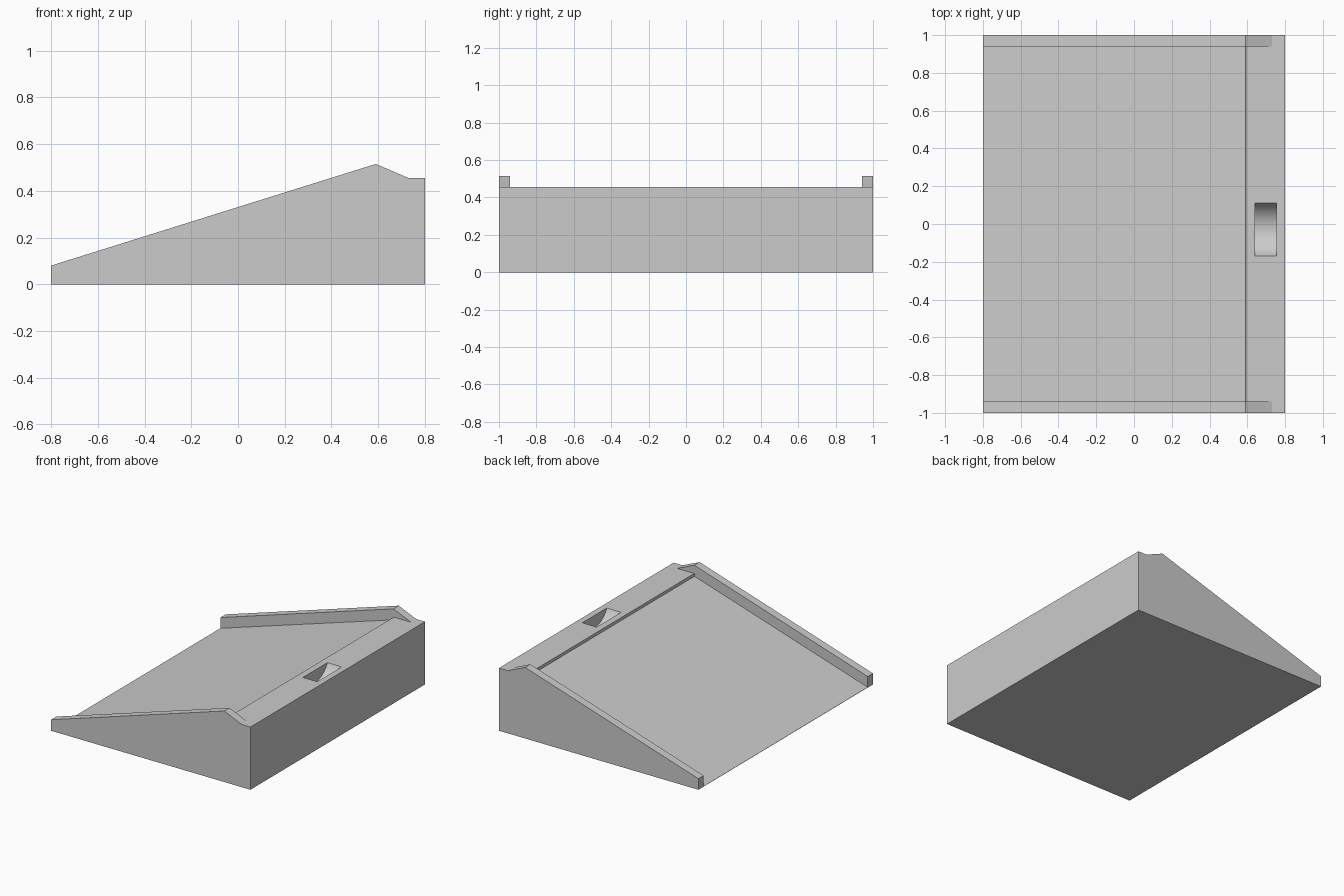
import bpy, bmesh, math

cube = bpy.data.objects.get("Cube")
if cube:
    bpy.data.objects.remove(cube, do_unlink=True)

HALF_WIDTH = 1.0
RAIL_INNER = 0.94
DECK = 0.455

grey = bpy.data.materials.new("light grey")
grey.use_nodes = True
colour = (0.6, 0.6, 0.6, 1)
grey.diffuse_color = colour
grey.node_tree.nodes["Principled BSDF"].inputs["Base Color"].default_value = colour


def loft(name, rings):
    """Closed solid through a row of matching rings of points."""
    bm = bmesh.new()
    rows = [[bm.verts.new(p) for p in ring] for ring in rings]
    count = len(rows[0])
    for a, b in zip(rows, rows[1:]):
        for i in range(count):
            j = (i + 1) % count
            bm.faces.new((a[i], a[j], b[j], b[i]))
    bm.faces.new(rows[0])
    bm.faces.new(rows[-1])
    bmesh.ops.remove_doubles(bm, verts=bm.verts, dist=1e-5)
    bmesh.ops.dissolve_limit(bm, angle_limit=math.radians(0.3),
                             verts=bm.verts, edges=bm.edges)
    bmesh.ops.recalc_face_normals(bm, faces=bm.faces)
    mesh = bpy.data.meshes.new(name)
    bm.to_mesh(mesh)
    bm.free()
    mesh.materials.append(grey)
    obj = bpy.data.objects.new(name, mesh)
    bpy.context.collection.objects.link(obj)
    return obj


def section(x, rail, bed):
    """Channel-shaped slice: sloped bed between two raised rails."""
    half = [(HALF_WIDTH, 0), (HALF_WIDTH, rail), (RAIL_INNER, rail), (RAIL_INNER, bed)]
    return [(x, y, z) for y, z in half] + [(x, -y, z) for y, z in reversed(half)]


# Ramp with side rails, a small step and a flat deck
ramp = loft("ramp_body", [
    section(-0.8, 0.08, 0.002),
    section(0.59, 0.515, 0.435),
    section(0.592, 0.514, DECK),
    section(0.73, DECK, DECK),
    section(0.8, DECK, DECK),
])

# Rounded finger scoop cut into the deck
half_len, depth, centre = 0.14, 0.09, -0.03
radius = (half_len ** 2 + depth ** 2) / (2 * depth)
sweep = math.asin(half_len / radius)
steps = 20
arc = []
for i in range(steps + 1):
    a = sweep * (2 * i / steps - 1)
    arc.append((centre + radius * math.sin(a),
                DECK - depth + radius * (1 - math.cos(a))))
outline = arc + [(arc[-1][0], DECK + 0.1), (arc[0][0], DECK + 0.1)]
cutter = loft("scoop_cutter", [[(x, y, z) for y, z in outline] for x in (0.64, 0.755)])
cutter.hide_render = True

cut = ramp.modifiers.new("scoop", 'BOOLEAN')
cut.operation = 'DIFFERENCE'
cut.solver = 'EXACT'
cut.object = cutter

bpy.ops.object.select_all(action='DESELECT')
ramp.select_set(True)
bpy.context.view_layer.objects.active = ramp
bpy.ops.object.modifier_apply(modifier=cut.name)
bpy.data.objects.remove(cutter, do_unlink=True)
bpy.ops.object.shade_smooth_by_angle(angle=math.radians(15))
